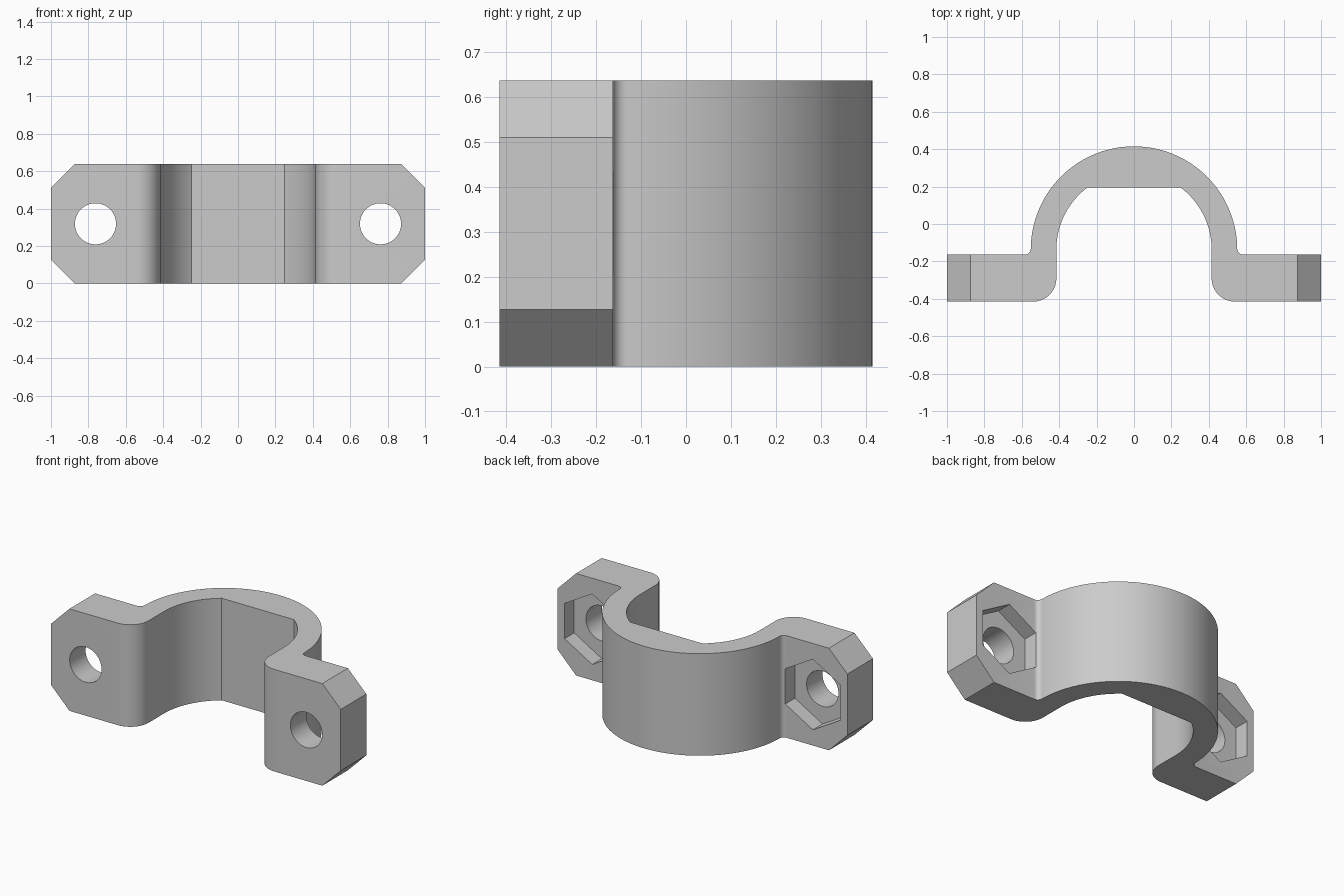
import bpy, bmesh
from math import sin, cos, pi, radians, asin, degrees
from mathutils import Vector

cube = bpy.data.objects.get("Cube")
if cube:
    bpy.data.objects.remove(cube, do_unlink=True)

HEIGHT = 0.637
CENTRE_Y = -0.137          # centre of the clamp arch
R_OUT, R_IN = 0.552, 0.415
FRONT, BACK = -0.415, -0.163   # faces of the bolt flanges
FLAT_Y = 0.195             # flat inside the crown
HOLE_X, HOLE_R = 0.762, 0.11
POCKET_R, POCKET_DEPTH = 0.22, 0.095

grey = bpy.data.materials.new("light grey")
grey.use_nodes = True
colour = (0.6, 0.6, 0.6, 1)
grey.diffuse_color = colour
grey.node_tree.nodes["Principled BSDF"].inputs["Base Color"].default_value = colour


def arc(cx, cy, r, start, end, steps):
    """Points along an arc, angles in degrees."""
    angles = [radians(start + (end - start) * i / steps) for i in range(steps + 1)]
    return [(cx + r * cos(a), cy + r * sin(a)) for a in angles]


def prism(name, points, direction):
    """Extrude a closed outline of 3D points along a direction."""
    bm = bmesh.new()
    face = bm.faces.new([bm.verts.new(p) for p in points])
    new = bmesh.ops.extrude_face_region(bm, geom=[face])["geom"]
    verts = [v for v in new if isinstance(v, bmesh.types.BMVert)]
    bmesh.ops.translate(bm, verts=verts, vec=Vector(direction))
    bmesh.ops.recalc_face_normals(bm, faces=bm.faces[:])
    mesh = bpy.data.meshes.new(name)
    bm.to_mesh(mesh)
    bm.free()
    mesh.materials.append(grey)
    obj = bpy.data.objects.new(name, mesh)
    bpy.context.collection.objects.link(obj)
    return obj


def combine(target, tool, operation):
    """Apply a boolean and discard the cutter."""
    tool.hide_render = True
    mod = target.modifiers.new(tool.name, "BOOLEAN")
    mod.operation, mod.solver, mod.object = operation, "EXACT", tool
    bpy.context.view_layer.objects.active = target
    bpy.ops.object.modifier_apply(modifier=mod.name)
    bpy.data.objects.remove(tool, do_unlink=True)


# Clamp body: half of the plan outline, from inner crown round to outer crown
flat_angle = degrees(asin((FLAT_Y - CENTRE_Y) / R_IN))
fillet, corner = 0.03, 0.125
half = arc(0, CENTRE_Y, R_IN, flat_angle, 0, 24)
half += arc(R_IN + corner, FRONT + corner, corner, 180, 270, 16)
half += [(1, FRONT), (1, BACK)]
half += arc(R_OUT + fillet, BACK + fillet, fillet, 270, 180, 8)
half += arc(0, CENTRE_Y, R_OUT, 1, 90, 48)
outline = half + [(-x, y) for x, y in reversed(half[:-1])]
clamp = prism("clamp_bracket", [(x, y, 0) for x, y in outline], (0, 0, HEIGHT))

# Chamfered flange corners
cut = 0.127
quarter = [(1 - cut, 0), (1, cut), (1, HEIGHT - cut), (1 - cut, HEIGHT)]
plate = quarter + [(-x, z) for x, z in reversed(quarter)]
combine(clamp, prism("corner_chamfer", [(x, -1, z) for x, z in plate], (0, 2, 0)),
        "INTERSECT")

# Bolt holes and hexagonal nut pockets
for side in (-1, 1):
    x = side * HOLE_X
    ring = arc(x, HEIGHT / 2, HOLE_R, 0, 360, 48)[:-1]
    combine(clamp, prism("bolt_hole", [(px, -1, pz) for px, pz in ring], (0, 2, 0)),
            "DIFFERENCE")
    hexagon = arc(x, HEIGHT / 2, POCKET_R, 30, 390, 6)[:-1]
    combine(clamp, prism("nut_pocket", [(px, BACK - POCKET_DEPTH, pz) for px, pz in hexagon],
                         (0, POCKET_DEPTH + 0.1, 0)), "DIFFERENCE")

# Smooth curves with sharp edges
bpy.ops.object.select_all(action="DESELECT")
clamp.select_set(True)
bpy.context.view_layer.objects.active = clamp
bpy.ops.object.shade_smooth_by_angle(angle=radians(25))
